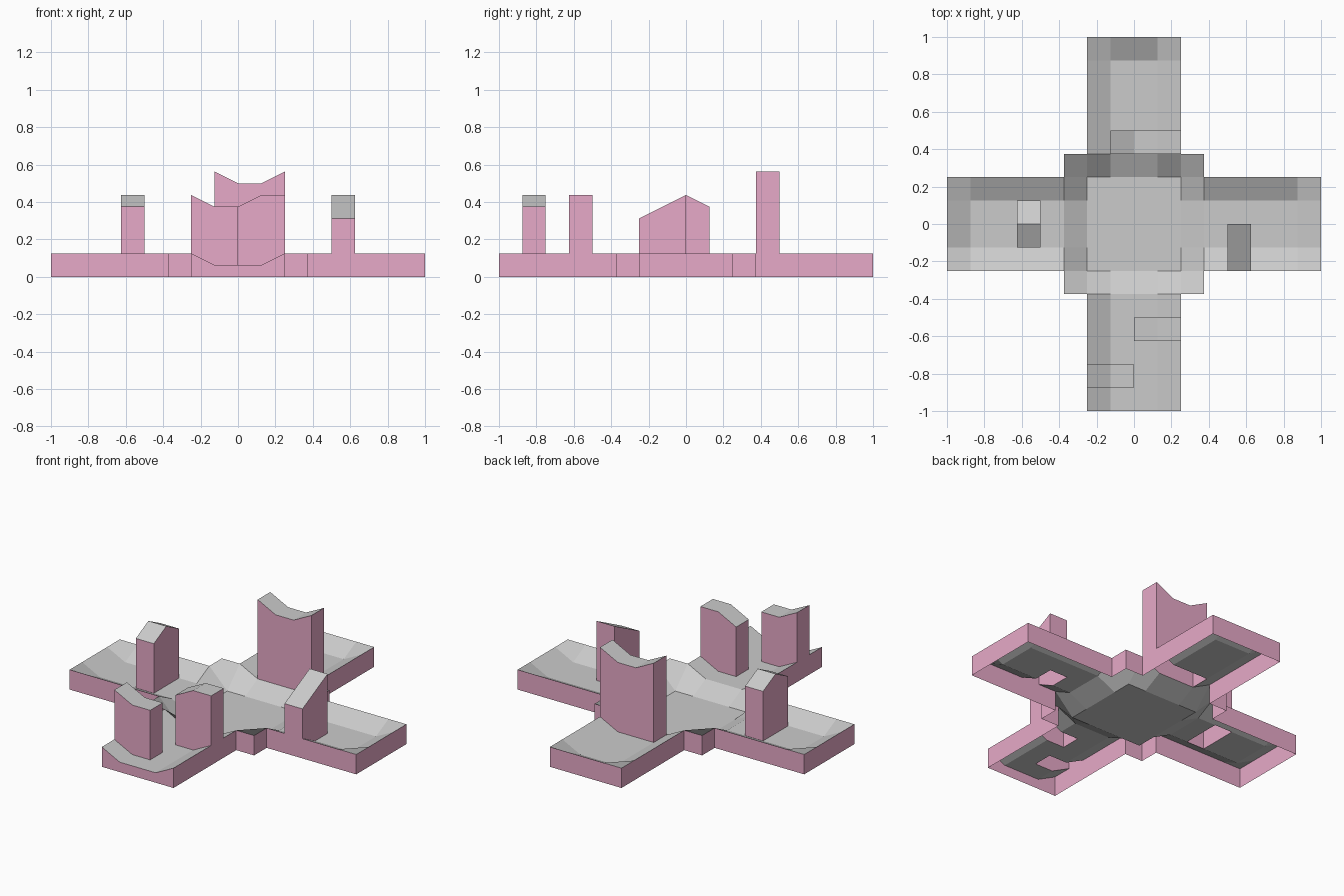
import bpy, bmesh

if "Cube" in bpy.data.objects:
    bpy.data.objects.remove(bpy.data.objects["Cube"])

S = 0.125  # grid step; all layout below is in grid units

pink = bpy.data.materials.new("pink_wall")
pink.diffuse_color = (0.80, 0.40, 0.58, 1)
pink.use_nodes = True
pink.node_tree.nodes["Principled BSDF"].inputs["Base Color"].default_value = pink.diffuse_color


def inside(x, y):
    """Is the point strictly inside the cross outline?"""
    return ((abs(x) < 8 and abs(y) < 2) or (abs(x) < 2 and abs(y) < 8)
            or (abs(x) < 3 and abs(y) < 3))


def floor_z(x, y):
    """Sunken basin in the middle, shallow arms, raised rim, open front end."""
    if abs(x) <= 2 and abs(y) <= 2:
        return 0.0
    if inside(x, y) or (y == -8 and abs(x) <= 1):
        return 0.0625
    return 0.125


# Pillars: name -> (x0, y0, x1, y1, profile axis, cap heights along the axis)
PILLARS = {
    "back_pillar": (-1, 3, 2, 4, 0, (.5625, .5, .5, .5625)),
    "front_right_pillar": (0, -5, 2, -4, 0, (.375, .4375, .4375)),
    "front_left_pillar": (-2, -7, 0, -6, 0, (.4375, .375, .375)),
    "left_pillar": (-5, -1, -4, 1, 1, (.375, .4375, .375)),
    "right_pillar": (4, -2, 5, 0, 1, (.3125, .375, .4375)),
}


def zone(cx, cy):
    """Which part covers the grid cell whose lower corner is (cx, cy)."""
    for name, (x0, y0, x1, y1, _, _) in PILLARS.items():
        if x0 <= cx < x1 and y0 <= cy < y1:
            return name
    return "floor" if inside(cx + .5, cy + .5) else None


def height(part, x, y):
    if part is None:
        return 0.0
    if part == "floor":
        return floor_z(x, y)
    x0, y0, _, _, axis, hs = PILLARS[part]
    return hs[(x - x0, y - y0)[axis]]


def make(name, faces, mat=None):
    bm = bmesh.new()
    for f in faces:
        pts = list(dict.fromkeys(f))
        if len(pts) > 2:
            bm.faces.new([bm.verts.new((x * S, y * S, z)) for x, y, z in pts])
    bmesh.ops.remove_doubles(bm, verts=bm.verts, dist=1e-5)
    me = bpy.data.meshes.new(name)
    bm.to_mesh(me)
    bm.free()
    ob = bpy.data.objects.new(name, me)
    bpy.context.collection.objects.link(ob)
    if mat:
        me.materials.append(mat)


# Collect top surfaces and the vertical walls around each zone
tops, walls = {}, {}
for cx in range(-8, 8):
    for cy in range(-8, 8):
        part = zone(cx, cy)
        if part is None:
            continue
        ring = [(cx, cy), (cx + 1, cy), (cx + 1, cy + 1), (cx, cy + 1)]
        tops.setdefault(part, []).append([(x, y, height(part, x, y)) for x, y in ring])
        for i, (dx, dy) in enumerate([(0, -1), (1, 0), (0, 1), (-1, 0)]):
            other = zone(cx + dx, cy + dy)
            if other == part or (part == "floor" and other):
                continue
            a, b = ring[i], ring[(i + 1) % 4]
            walls.setdefault(part, []).append([
                (*a, height(other, *a)), (*b, height(other, *b)),
                (*b, height(part, *b)), (*a, height(part, *a))])

# Floor with outer skirt, then each pillar with its cap
for part in tops:
    is_floor = part == "floor"
    make("basin_floor" if is_floor else part + "_cap", tops[part])
    make("outer_skirt" if is_floor else part + "_walls", walls[part], pink)
